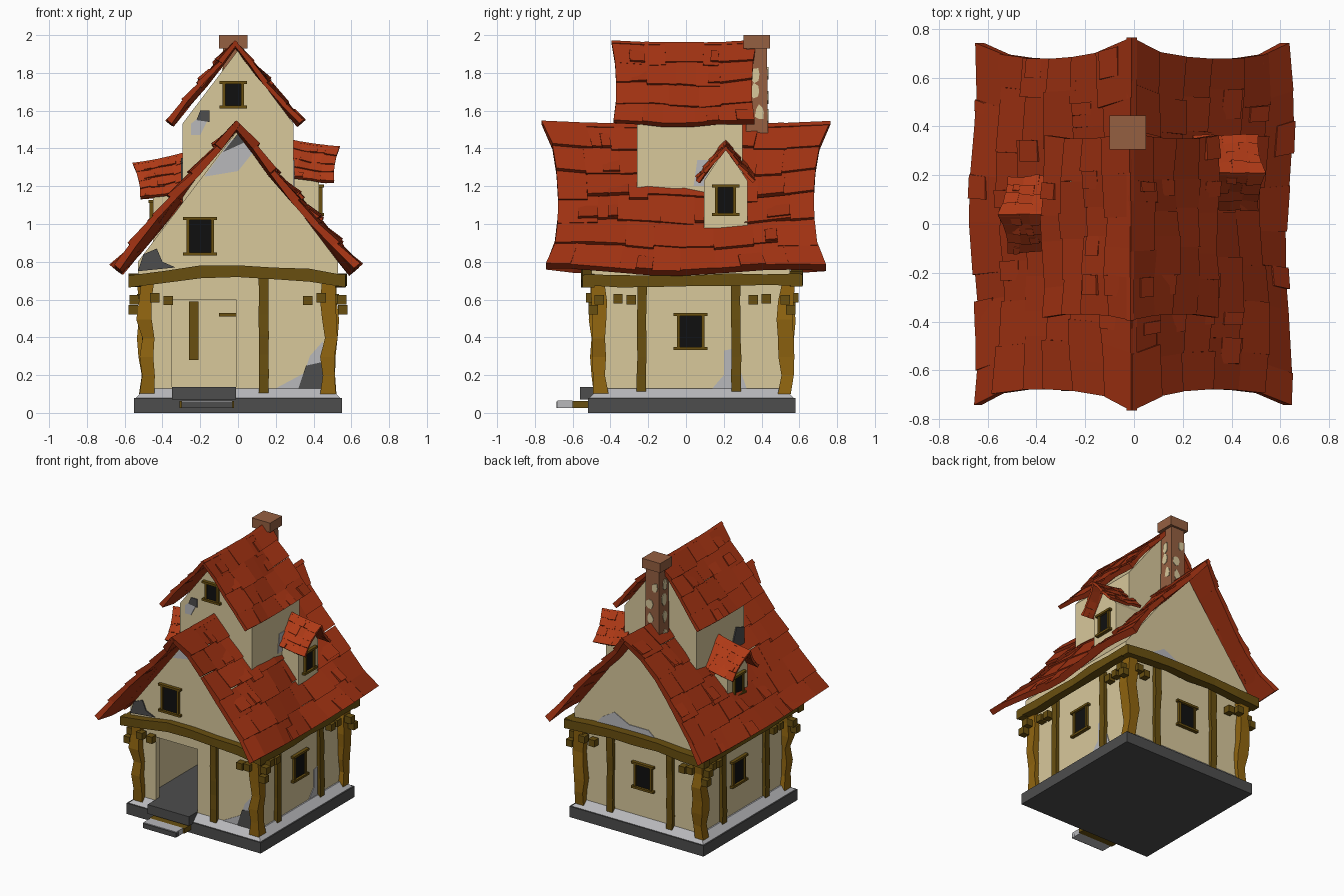
import bpy, bmesh, math, random
from mathutils import Matrix, Vector

cube = bpy.data.objects.get("Cube")
if cube:
    bpy.data.objects.remove(cube)
rng = random.Random(4)


def material(name, *rgb):
    m = bpy.data.materials.new(name)
    m.use_nodes = True
    m.diffuse_color = (*rgb, 1)
    bsdf = next(n for n in m.node_tree.nodes if n.type == 'BSDF_PRINCIPLED')
    bsdf.inputs["Base Color"].default_value = (*rgb, 1)
    return m


plaster = material("cream plaster", .69, .58, .33)
tile_red = material("red roof tile", .36, .032, .006)
tile_bright = material("bright red tile", .43, .042, .008)
dark_wood = material("dark wood", .14, .078, .005)
gold_wood = material("golden wood", .28, .13, .005)
dark_stone = material("dark stone", .075, .075, .075)
pale_stone = material("pale stone", .48, .48, .5)
glass = material("black glass", .005, .005, .005)
brick = material("brown brick", .3, .115, .053)


def finish(name, bm, mat, M=None):
    if M:
        bm.transform(M)
    bmesh.ops.recalc_face_normals(bm, faces=bm.faces)
    mesh = bpy.data.meshes.new(name)
    bm.to_mesh(mesh)
    bm.free()
    mesh.materials.append(mat)
    ob = bpy.data.objects.new(name, mesh)
    bpy.context.collection.objects.link(ob)
    return ob


def facing(x, y, z, degrees=0):
    """Local frame whose -y points outward after turning."""
    return Matrix.Translation((x, y, z)) @ Matrix.Rotation(math.radians(degrees), 4, 'Z')


def loft(bm, rings):
    """Skin a list of equal point rings and cap both ends."""
    vs = [[bm.verts.new(p) for p in ring] for ring in rings]
    n = len(vs[0])
    for a, b in zip(vs, vs[1:]):
        for i in range(n):
            bm.faces.new((a[i], a[(i + 1) % n], b[(i + 1) % n], b[i]))
    bm.faces.new(vs[0][::-1])
    bm.faces.new(vs[-1])


def box(name, lo, hi, mat, M=None, inset=0):
    bm = bmesh.new()
    rings = []
    for z, k in ((lo[2], 0), (hi[2], inset)):
        x0, x1, y0, y1 = lo[0] + k, hi[0] - k, lo[1] + k, hi[1] - k
        rings.append([(x0, y0, z), (x1, y0, z), (x1, y1, z), (x0, y1, z)])
    loft(bm, rings)
    return finish(name, bm, mat, M)


def plate(name, outline, y0, y1, mat, M=None):
    """Extrude an (x, z) outline along y."""
    bm = bmesh.new()
    loft(bm, [[(x, y, z) for x, z in outline] for y in (y0, y1)])
    return finish(name, bm, mat, M)


def house_shape(name, w, base, eave, apex, y0, y1, M=None):
    return plate(name, [(-w, base), (w, base), (w, eave), (0, apex), (-w, eave)],
                 y0, y1, plaster, M)


def timber(name, a, b, w, mat, arch=0, wobble=.006, n=6):
    """Hand-hewn square beam from a to b."""
    a, b = Vector(a), Vector(b)
    d = [abs(c) for c in b - a]
    k = d.index(max(d))
    s, t = [Vector([float(i == j) for i in range(3)]) for j in range(3) if j != k]
    bm, rings = bmesh.new(), []
    for i in range(n + 1):
        f = i / n
        c = a.lerp(b, f) + Vector((0, 0, arch * math.sin(math.pi * f)))
        c += (s * rng.uniform(-1, 1) + t * rng.uniform(-1, 1)) * wobble
        h = w / 2 + rng.uniform(-.5, .5) * wobble
        rings.append([c + (s * p + t * q) * h for p, q in ((-1, -1), (1, -1), (1, 1), (-1, 1))])
    loft(bm, rings)
    return finish(name, bm, mat)


def window(name, w, h, M):
    box(name + "_pane", (-w, -.008, -h), (w, .01, h), glass, M)
    for s, side in ((-1, "right"), (1, "left")):
        x = s * (w + .005)
        box(f"{name}_{side}_jamb", (x - .008, -.018, -h), (x + .008, .01, h), dark_wood, M)
    for z, part in ((-h, "sill"), (h, "lintel")):
        box(f"{name}_{part}", (-w - .03, -.025, z - .008), (w + .03, .01, z + .008), dark_wood, M)


def roof(name, M, drop, half, length, rows, cols, mat, pinch, wave, thick):
    """Two slopes of uneven tile slabs, ridge along local y at the origin."""
    bm = bmesh.new()
    for s in (-1, 1):
        normal = Vector((s * drop, 0, half)).normalized()

        def point(u, v, lift):
            squeeze = 1 - pinch * math.sqrt(max(0, math.sin(math.pi * min(v, 1)))) - .03 * v
            sway = wave * math.sin(9 * u + 2 * s + 5 * v) * min(1, 3 * v)
            rise = wave * (2 * u - 1) ** 2
            return (Vector((s * half * v, (2 * u - 1) * length * squeeze, rise - drop * v))
                    + normal * (lift + sway))

        def slab(u0, u1, v0, v1, up, low):
            corners = ((u0, v0, up), (u1, v0, up), (u1, v1, low), (u0, v1, low))
            loft(bm, [[point(u, v, -thick) for u, v, _ in corners],
                      [point(*c) for c in corners]])

        for r in range(rows):
            cuts = [0] + [(c + rng.uniform(-.3, .3)) / cols for c in range(1, cols)] + [1]
            for u0, u1 in zip(cuts, cuts[1:]):
                v1 = (r + 1 + (rng.uniform(-.06, .2) if r < rows - 1 else 0)) / rows
                slab(u0, u1, r / rows, v1, rng.uniform(0, .2) * thick,
                     rng.uniform(.3, .8) * thick)
                # loose half tile on some slabs
                if rng.random() < .3:
                    um, vm = (u0 + u1) / 2, (r + .45) / rows
                    slab(um, u1, vm, (r + 1) / rows, .4 * thick, thick)
    return finish(name, bm, mat, M)


# Stone base, floor and door step
box("base_slab", (-.55, -.52, 0), (.55, .58, .08), dark_stone)
box("base_top", (-.54, -.51, .08), (.54, .57, .13), pale_stone, inset=.05)
box("floor", (-.46, -.44, .12), (.46, .5, .137), dark_stone)
box("threshold", (-.35, -.56, .07), (-.01, -.42, .138), dark_stone)
box("step", (-.3, -.68, .025), (-.03, -.6, .065), pale_stone)
box("step_nosing", (-.3, -.685, .025), (-.03, -.65, .06), dark_stone)
box("step_support", (-.31, -.6, .025), (-.02, -.5, .062), dark_wood)

# Ground floor walls around the open doorway
for name, lo, hi in (
        ("front_wall_right", (-.48, -.46, .12), (-.35, -.42, .74)),
        ("front_wall_left", (-.01, -.46, .12), (.48, -.42, .74)),
        ("front_wall_over_door", (-.35, -.46, .6), (-.01, -.42, .74)),
        ("back_wall", (-.48, .48, .12), (.48, .52, .74)),
        ("right_wall", (-.48, -.42, .12), (-.44, .48, .74)),
        ("left_wall", (.44, -.42, .12), (.48, .48, .74))):
    box(name, lo, hi, plaster)
box("inner_post", (-.26, .42, .28), (-.21, .48, .59), dark_wood)
box("inner_shelf", (-.1, .4, .51), (-.01, .48, .53), dark_wood)

# Upper walls
house_shape("main_gable", .53, .72, .8, 1.5, -.5, .55)
house_shape("tower", .295, 1.05, 1.53, 1.92, -.26, .3)

# Beam ring
timber("front_beam", (-.58, -.52, .7), (.57, -.52, .7), .065, dark_wood, .05)
timber("back_beam", (-.58, .58, .7), (.57, .58, .7), .065, dark_wood, .03)
for s, side in ((-1, "right"), (1, "left")):
    timber(side + "_beam", (s * .54, -.54, .7), (s * .54, .61, .7), .062, dark_wood, 0)

# Posts and peg ends
for s, side in ((-1, "right"), (1, "left")):
    for y, end in ((-.46, "front"), (.525, "back")):
        timber(f"{end}_{side}_corner_post", (s * .48, y, .1), (s * .49, y * 1.02, .69), .075,
               gold_wood, wobble=.012)
        out = -1 if y < 0 else 1
        for i, (dx, dy, z) in enumerate(((.06, 0, .6), (.065, .03, .545), (-.05, .045, .61),
                                         (-.12, .03, .595), (.02, -.1, .605), (.02, -.17, .6))):
            c = Vector((s * (.49 + dx), y + out * dy, z))
            r = Vector((.025, .025, .025))
            box(f"{end}_{side}_peg_{i}", c - r, c + r, dark_wood)
    for y in (-.235, .265):
        timber(f"{side}_wall_post", (s * .48, y, .1), (s * .48, y, .69), .05, dark_wood, wobble=.003)
    timber("back_wall_post", (s * .245, .52, .1), (s * .245, .52, .72), .05, dark_wood, wobble=.003)
timber("front_wall_post", (.135, -.46, .1), (.135, -.46, .73), .05, dark_wood, wobble=.003)

# Windows
window("gable_window", .06, .095, facing(-.2, -.5, .935))
window("tower_window", .043, .065, facing(-.025, -.26, 1.685))
window("left_window", .06, .09, facing(.48, .025, .43, 90))
window("right_window", .06, .09, facing(-.48, .08, .43, -90))
window("back_window", .06, .09, facing(-.02, .52, .43, 180))

# Big roofs
roof("main_roof", facing(-.01, 0, 1.525), .77, .635, .765, 6, 8, tile_red, .1, .02, .028)
roof("tower_roof", facing(-.015, -.01, 1.96), .43, .35, .385, 4, 5, tile_red, .05, .012, .02)

# Dormers
for side, x, y, z, turn, tilt in (("left", .43, .21, 1.0, 90, .14),
                                  ("right", -.45, .04, .92, -90, .2)):
    M = facing(x, y, z, turn)
    house_shape(side + "_dormer", .115, -.02, .23, .4, 0, .28, M)
    window(side + "_dormer_window", .043, .075, M @ Matrix.Translation((0, 0, .125)))
    R = M @ Matrix.Translation((0, .03, .425)) @ Matrix.Rotation(tilt, 4, 'X')
    roof(side + "_dormer_roof", R, .19, .15, .14, 4, 4, tile_bright, .08, .006, .013)

# Chimney with plaster patches
box("chimney_shaft", (-.085, .315, 1.3), (.035, .435, 1.94), brick, inset=.006)
box("chimney_cap", (-.1, .305, 1.93), (.05, .445, 2), brick)
for turn in range(0, 360, 90):
    for i in range(4):
        cx, cz = rng.uniform(-.025, .025), 1.45 + .12 * i + rng.uniform(-.02, .02)
        blob = [(cx + rng.uniform(.02, .032) * math.cos(a), cz + rng.uniform(.03, .05) * math.sin(a))
                for a in [math.tau * k / 7 for k in range(7)]]
        plate("chimney_patch", blob, -.061, -.053, plaster, facing(-.025, .375, 0, turn))

# Worn plaster patches on the walls
front, low, tower = facing(0, -.5, 0), facing(0, -.46, 0), facing(0, -.26, 0)
side_wall, back = facing(.48, 0, 0, 90), facing(0, .55, 0, 180)
tower_right, tower_left = facing(-.295, 0, 0, -90), facing(.295, 0, 0, 90)
for M, mat, outline in (
        (front, dark_stone, [(-.53, .75), (-.33, .77), (-.4, .8), (-.43, .87), (-.5, .84)]),
        (front, pale_stone, [(-.18, 1.25), (0, 1.28), (.08, 1.38), (0, 1.47), (-.04, 1.44)]),
        (front, dark_stone, [(-.08, 1.38), (.03, 1.43), (0, 1.48)]),
        (low, pale_stone, [(.2, .13), (.45, .13), (.45, .38), (.38, .3), (.35, .21)]),
        (low, dark_stone, [(.32, .13), (.45, .13), (.45, .27), (.36, .25)]),
        (tower, pale_stone, [(-.25, 1.47), (-.2, 1.47), (-.16, 1.55), (-.2, 1.57), (-.25, 1.53)]),
        (tower, dark_stone, [(-.22, 1.55), (-.15, 1.54), (-.15, 1.6), (-.2, 1.6)]),
        (side_wall, pale_stone, [(.14, .13), (.32, .13), (.29, .22), (.25, .34), (.2, .33), (.2, .2)]),
        (back, pale_stone, [(-.35, .74), (.15, .74), (.08, .8), (-.08, .8), (-.2, .86), (-.3, .8)]),
        (tower_left, pale_stone, [(.04, 1.2), (.12, 1.2), (.12, 1.34), (.06, 1.34)]),
        (tower_right, dark_stone, [(.1, 1.2), (.25, 1.2), (.25, 1.32), (.16, 1.35)])):
    plate("worn_patch", outline, -.008 if mat == dark_stone else -.005, .004, mat, M)
